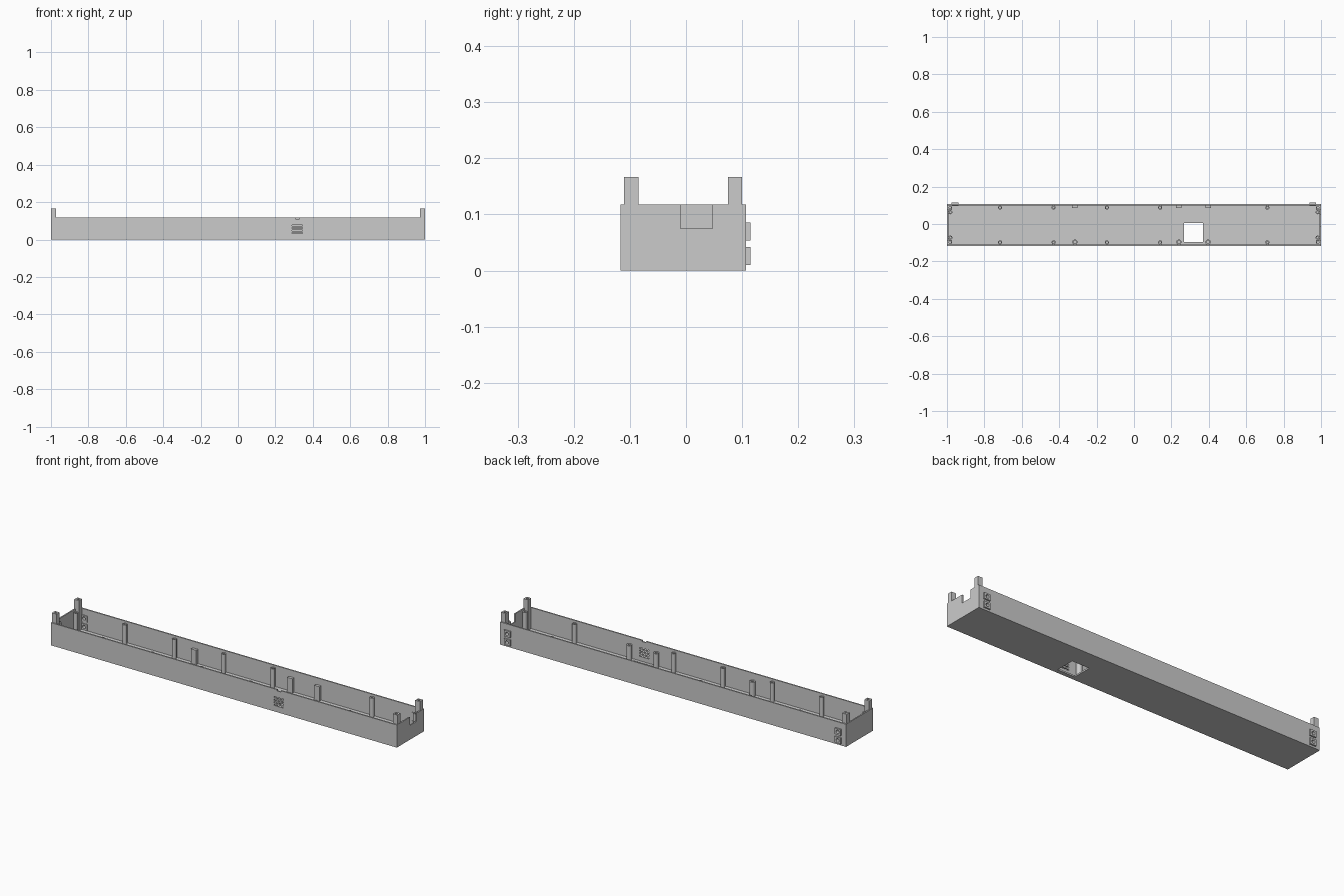
import bpy, bmesh
from mathutils import Matrix, Vector

if "Cube" in bpy.data.objects:
    bpy.data.objects.remove(bpy.data.objects["Cube"])

grey = bpy.data.materials.new("plain grey")
grey.use_nodes = True
grey.diffuse_color = (0.6, 0.6, 0.6, 1)
grey.node_tree.nodes["Principled BSDF"].inputs["Base Color"].default_value = (0.6, 0.6, 0.6, 1)

FRONT, BACK, RIM, WALL, FLOOR = -0.117, 0.107, 0.118, 0.007, 0.008
MID = (FRONT + BACK) / 2


def box(bm, x0, x1, y0, y1, z0, z1):
    size = Vector((x1 - x0, y1 - y0, z1 - z0))
    centre = Vector((x0 + x1, y0 + y1, z0 + z1)) / 2
    bmesh.ops.create_cube(bm, size=1, matrix=Matrix.Translation(centre) @ Matrix.Diagonal(size).to_4x4())


def rod(bm, x, y, z, radius, length, along_y=False):
    turn = Matrix.Rotation(1.570796, 4, "X") if along_y else Matrix()
    bmesh.ops.create_cone(bm, cap_ends=True, segments=20, radius1=radius, radius2=radius,
                          depth=length, matrix=Matrix.Translation((x, y, z)) @ turn)


def make(name, bm):
    mesh = bpy.data.meshes.new(name)
    bm.to_mesh(mesh)
    bm.free()
    mesh.materials.append(grey)
    obj = bpy.data.objects.new(name, mesh)
    bpy.context.collection.objects.link(obj)
    return obj


def cut(obj, bm):
    cutter = make("cutter", bm)
    cutter.hide_render = True
    mod = obj.modifiers.new("cut", "BOOLEAN")
    mod.operation, mod.solver, mod.object = "DIFFERENCE", "EXACT", cutter
    bpy.ops.object.select_all(action="DESELECT")
    bpy.context.view_layer.objects.active = obj
    obj.select_set(True)
    bpy.ops.object.modifier_apply(modifier=mod.name)
    bpy.data.objects.remove(cutter)


def screw_post(name, x, y, radius, top):
    # Round standoff with a blind screw hole
    bm = bmesh.new()
    rod(bm, x, y, (top + 0.004) / 2, radius, top - 0.004)
    post = make(name, bm)
    hole = bmesh.new()
    rod(hole, x, y, top, radius * 0.5, 0.06)
    cut(post, hole)
    bpy.ops.object.shade_smooth_by_angle()


# Tray: a block hollowed from above
bm = bmesh.new()
box(bm, -1, 1, FRONT, BACK, 0, RIM)
tray = make("tray", bm)
bm = bmesh.new()
box(bm, -1 + WALL, 1 - WALL, FRONT + WALL, BACK - WALL, FLOOR, 0.2)
cut(tray, bm)

# Openings: end notch, floor window, rim nick, vents and socket holes
bm = bmesh.new()
box(bm, 0.98, 1.02, -0.01, 0.047, 0.075, 0.2)
box(bm, 0.268, 0.368, -0.095, 0.006, -0.02, 0.02)
box(bm, 0.308, 0.33, FRONT - 0.02, FRONT + 0.02, 0.111, 0.2)
for i in range(4):
    z = 0.031 + i * 0.0135
    box(bm, 0.29, 0.346, FRONT - 0.02, FRONT + 0.02, z, z + 0.006)
SOCKETS = [(x, z) for x in (-0.957, 0.955) for z in (0.026, 0.07)]
for x, z in SOCKETS:
    box(bm, x - 0.011, x + 0.011, BACK - 0.02, BACK + 0.02, z - 0.011, z + 0.011)
cut(tray, bm)

# Square socket frames on the back wall
for x, z in SOCKETS:
    bm = bmesh.new()
    box(bm, x - 0.018, x + 0.018, BACK - 0.011, BACK + 0.008, z - 0.016, z + 0.016)
    frame = make("socket_frame", bm)
    hole = bmesh.new()
    rod(hole, x, BACK, z, 0.009, 0.06, along_y=True)
    cut(frame, hole)

# Tall screw posts along both long walls
for side in (-1, 1):
    y = MID + side * 0.093
    for x in (-0.716, -0.43, -0.145, 0.14, 0.713):
        screw_post("wall_post", x, y, 0.011, 0.108)
        # rib joining the post to the wall
        bm = bmesh.new()
        wall_y = MID + side * 0.107
        box(bm, x - 0.006, x + 0.006, min(y + side * 0.008, wall_y), max(y + side * 0.008, wall_y), FLOOR - 0.002, 0.106)
        make("post_rib", bm)

# Shorter board supports: blocks at the back, round at the front
for x in (-0.316, 0.24, 0.396):
    bm = bmesh.new()
    box(bm, x - 0.015, x + 0.015, BACK - 0.022, BACK - 0.005, FLOOR - 0.002, 0.083)
    make("back_support", bm)
    screw_post("front_support", x, MID - 0.092, 0.014, 0.083)

# Corner tabs rising above the rim, each with a screw post beside it
for end in (-1, 1):
    for side in (-1, 1):
        y = MID + side * 0.0925
        x0, x1 = sorted((end * 0.972, end * 0.999))
        bm = bmesh.new()
        box(bm, x0, x1, y - 0.0127, y + 0.0127, FLOOR - 0.002, 0.167)
        tab = make("corner_tab", bm)
        hole = bmesh.new()
        rod(hole, end * 0.984, y, 0.167, 0.006, 0.04)
        cut(tab, hole)
        screw_post("corner_post", end * 0.982, MID + side * 0.068, 0.011, 0.108)
